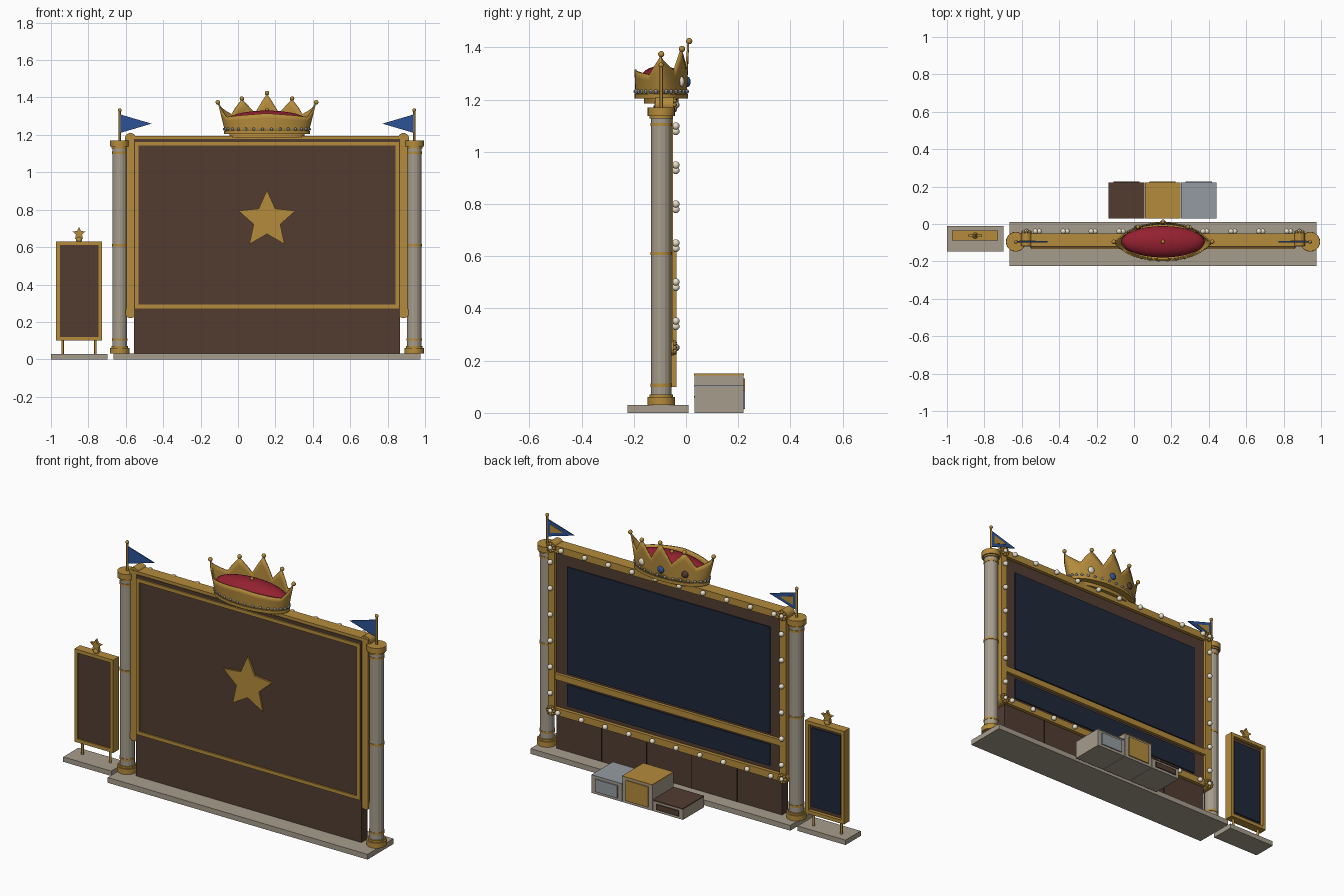
import bpy, bmesh, math
from mathutils import Matrix, Vector

if "Cube" in bpy.data.objects:
    bpy.data.objects.remove(bpy.data.objects["Cube"])

CX, CZ, W, H = 0.155, 0.715, 0.73, 0.465   # screen centre, bulb-line half sizes
CY = -0.095                                # column / crown depth


def mat(name, c):
    m = bpy.data.materials.new(name)
    m.diffuse_color = (*c, 1)
    m.use_nodes = True
    m.node_tree.nodes["Principled BSDF"].inputs["Base Color"].default_value = m.diffuse_color
    return m


GOLD = mat("gold", (0.46, 0.26, 0.045))
STONE = mat("stone", (0.38, 0.335, 0.265))
BROWN = mat("dark_brown", (0.085, 0.046, 0.031))
SEAM = mat("seam_brown", (0.03, 0.017, 0.012))
NAVY = mat("screen_navy", (0.014, 0.022, 0.042))
BLUE = mat("blue", (0.025, 0.085, 0.31))
RED = mat("cushion_red", (0.30, 0.015, 0.03))
SILVER = mat("silver", (0.30, 0.33, 0.36))
CREAM = mat("bulb_cream", (0.80, 0.74, 0.60))


def finish(name, bm, m, smooth=False):
    bmesh.ops.recalc_face_normals(bm, faces=bm.faces)
    me = bpy.data.meshes.new(name)
    bm.to_mesh(me)
    bm.free()
    me.materials.append(m)
    ob = bpy.data.objects.new(name, me)
    bpy.context.collection.objects.link(ob)
    if smooth:
        bpy.ops.object.select_all(action='DESELECT')
        ob.select_set(True)
        bpy.context.view_layer.objects.active = ob
        bpy.ops.object.shade_smooth_by_angle(angle=math.radians(40))
    return ob


def boxes(name, m, *dims):
    bm = bmesh.new()
    for x0, x1, y0, y1, z0, z1 in dims:
        bmesh.ops.create_cube(bm, size=1, matrix=Matrix.Translation(
            ((x0 + x1) / 2, (y0 + y1) / 2, (z0 + z1) / 2)) @
            Matrix.Diagonal((x1 - x0, y1 - y0, z1 - z0, 1)))
    return finish(name, bm, m)


def border(name, m, x0, x1, z0, z1, w, y0, y1):
    return boxes(name, m, (x0, x0 + w, y0, y1, z0, z1), (x1 - w, x1, y0, y1, z0, z1),
                 (x0 + w, x1 - w, y0, y1, z0, z0 + w), (x0 + w, x1 - w, y0, y1, z1 - w, z1))


def rings(name, m, x, y, parts, n=24, sy=1.0, smooth=True):
    """stacked upright cylinders: (radius, z0, z1)"""
    bm = bmesh.new()
    for r, z0, z1 in parts:
        bmesh.ops.create_cone(bm, cap_ends=True, segments=n, radius1=r, radius2=r, depth=z1 - z0,
                              matrix=Matrix.Translation((x, y, (z0 + z1) / 2)) @ Matrix.Diagonal((1, sy, 1, 1)))
    return finish(name, bm, m, smooth)


def balls(name, m, pts, r, scale=(1, 1, 1), u=12, v=8):
    bm = bmesh.new()
    for p in pts:
        bmesh.ops.create_uvsphere(bm, u_segments=u, v_segments=v, radius=r,
                                  matrix=Matrix.Translation(p) @ Matrix.Diagonal((*scale, 1)))
    return finish(name, bm, m, True)


def plate(name, m, pts, y0, y1):
    """flat outline in x,z extruded along y"""
    bm = bmesh.new()
    f = bm.faces.new([bm.verts.new((x, y0, z)) for x, z in pts])
    ext = bmesh.ops.extrude_face_region(bm, geom=[f])
    bmesh.ops.translate(bm, vec=(0, y1 - y0, 0),
                        verts=[e for e in ext["geom"] if isinstance(e, bmesh.types.BMVert)])
    return finish(name, bm, m)


def star(x, z, R, r):
    return [(x + (r if i % 2 else R) * math.sin(i * math.pi / 5),
             z + (r if i % 2 else R) * math.cos(i * math.pi / 5)) for i in range(10)]


# bases
boxes("main_base", STONE, (-0.665, 0.975, -0.225, 0.01, 0, 0.03))
boxes("sign_base", STONE, (-1, -0.697, -0.147, -0.01, 0, 0.028))

# columns with flags, mirrored about the screen centre
for side, s in (("left", -1), ("right", 1)):
    x = CX + s * 0.787
    rings(side + "_column", STONE, x, CY, [(0.039, 0.03, 1.15)], 16, smooth=False)
    rings(side + "_column_trim", GOLD, x, CY, [
        (0.053, 0.03, 0.06), (0.045, 0.06, 0.07), (0.041, 0.1, 0.112), (0.041, 0.604, 0.616),
        (0.041, 1.098, 1.11), (0.045, 1.128, 1.138), (0.052, 1.138, 1.17)])
    rings(side + "_flag_pole", GOLD, x, CY, [(0.006, 1.16, 1.33)], 10)
    balls(side + "_pole_ball", GOLD, [(x, CY, 1.332)], 0.01)
    plate(side + "_flag", BLUE, [(x, 1.21), (x, 1.31), (x - s * 0.17, 1.26)], CY - 0.003, CY + 0.003)
    plate(side + "_flag_emblem", GOLD, [(x - s * 0.02, 1.235), (x - s * 0.02, 1.285),
                                        (x - s * 0.105, 1.26)], CY + 0.003, CY + 0.006)

# board with skirt, front trim and star
boxes("board", BROWN, (CX - 0.712, CX + 0.712, -0.125, -0.07, 0.03, 1.178))
border("front_trim", GOLD, CX - 0.707, CX + 0.707, 0.272, 1.162, 0.02, -0.133, -0.12)
plate("front_star", GOLD, star(CX, 0.745, 0.16, 0.075), -0.135, -0.12)
boxes("skirt_seams", SEAM, *[(CX + k - 0.002, CX + k + 0.002, -0.075, -0.068, 0.03, 0.23)
                             for k in (-0.4275, -0.1425, 0.1425, 0.4275)])

# display side
border("screen_frame", GOLD, CX - W - 0.02, CX + W + 0.02, CZ - H - 0.02, CZ + H + 0.015, 0.04, -0.12, -0.05)
boxes("screens", NAVY, (CX - 0.64, CX + 0.64, -0.072, -0.063, 0.478, 1.085),
      (CX - 0.64, CX + 0.64, -0.072, -0.063, 0.293, 0.415))
boxes("screen_divider", GOLD, (CX - 0.71, CX + 0.71, -0.075, -0.053, 0.43, 0.465))

# marquee bulbs, evenly spaced around the frame
pts, per = [], 4 * (W + H)
for i in range(32):
    t = 0.068 + i * per / 32
    for dx, dz, L, ox, oz in ((1, 0, 2 * W, -W, -H), (0, 1, 2 * H, W, -H),
                              (-1, 0, 2 * W, W, H), (0, -1, 2 * H, -W, H)):
        if t < L:
            pts.append((CX + ox + dx * t, -0.039, CZ + oz + dz * t))
            break
        t -= L
balls("marquee_bulbs", CREAM, pts, 0.0145)

# corner bosses with rosettes
corners = [(CX + a * W, CZ + b * H) for a in (-1, 1) for b in (-1, 1)]
bm = bmesh.new()
for x, z in corners:
    bmesh.ops.create_cone(bm, cap_ends=True, segments=20, radius1=0.03, radius2=0.03, depth=0.07,
                          matrix=Matrix.Translation((x, -0.082, z)) @ Matrix.Rotation(math.pi / 2, 4, 'X'))
finish("corner_bosses", bm, GOLD, True)
balls("rosette_petals", GOLD, [(x + 0.02 * math.cos(k * math.pi / 4), -0.043, z + 0.02 * math.sin(k * math.pi / 4))
                               for x, z in corners for k in range(8)], 0.008, u=8, v=6)
balls("rosette_centres", CREAM, [(x, -0.04, z) for x, z in corners], 0.012)

# crown: wall flares outward, points only on the display side
KEYS = [(0, 1.37), (40, 1.31), (60, 1.39), (75, 1.315), (90, 1.42), (105, 1.315), (120, 1.39),
        (140, 1.31), (180, 1.37), (207, 1.295), (270, 1.315), (333, 1.295), (360, 1.37)]


def rim(d):
    for (a, za), (b, zb) in zip(KEYS, KEYS[1:]):
        if a <= d <= b:
            return za + (zb - za) * (d - a) / (b - a)


def crown_pt(d, z):
    f, t = (z - 1.21) / 0.18, math.radians(d)
    sn = math.sin(t)
    g = min(f, 1) if sn > 0 else 0
    y = sn * (0.098 + 0.008 * f) * ((1 - g) + g * abs(sn))
    return Vector((CX + (0.222 + 0.046 * f) * math.cos(t), CY + y, z))


bm = bmesh.new()
cols = []
for d in range(0, 360, 3):
    cols.append([bm.verts.new(crown_pt(d, 1.21 + (rim(d) - 1.21) * k / 4)) for k in range(5)])
for a, b in zip(cols, cols[1:] + cols[:1]):
    for k in range(4):
        bm.faces.new((a[k], b[k], b[k + 1], a[k + 1]))
wall = finish("crown_wall", bm, GOLD, True)
sol = wall.modifiers.new("thickness", 'SOLIDIFY')
sol.thickness = 0.007
rings("crown_plinth", GOLD, CX, CY, [(0.2, 1.185, 1.21)], 40, 0.33)
rings("crown_band", GOLD, CX, CY, [(0.229, 1.205, 1.222)], 48, 0.45)
balls("crown_point_balls", GOLD, [crown_pt(d, rim(d)) + Vector((0, 0, 0.004)) for d in (0, 60, 90, 120, 180)], 0.012)
balls("crown_beads", SILVER, [crown_pt(d, 1.231) for d in range(0, 360, 12)], 0.008, u=8, v=6)
balls("crown_cushion", RED, [(CX, CY, 1.27)], 0.06, (3.7, 1.4, 1.0), 32, 16)
balls("cushion_button", GOLD, [(CX, CY, 1.333)], 0.01)
for nm, m, d in (("cream", CREAM, 55), ("blue", BLUE, 90), ("brown", BROWN, 125)):
    balls(nm + "_crown_gem", m, [crown_pt(d, 1.268)], 0.02, (1, 0.6, 1), 16, 10)

# winners' podium
for nm, m, x0, h in (("third", BROWN, -0.135, 0.065), ("first", GOLD, 0.058, 0.15), ("second", SILVER, 0.251, 0.105)):
    x1 = x0 + 0.19
    boxes(nm + "_step", STONE, (x0, x1, 0.032, 0.22, 0, h - 0.006))
    boxes(nm + "_step_top", m, (x0, x1, 0.03, 0.223, h - 0.006, h))
    boxes(nm + "_step_plate", m, (x0 + 0.025, x1 - 0.025, 0.22, 0.226, 0.015, h - 0.018))

# side sign
border("sign_frame", GOLD, -0.972, -0.727, 0.1, 0.63, 0.02, -0.087, -0.036)
boxes("sign_panel", BROWN, (-0.955, -0.745, -0.08, -0.055, 0.115, 0.615))
boxes("sign_screen", NAVY, (-0.94, -0.76, -0.056, -0.048, 0.14, 0.59))
for nm, x in (("left", -0.938), ("right", -0.762)):
    rings("sign_leg_" + nm, GOLD, x, -0.062, [(0.007, 0.025, 0.105)], 10)
balls("sign_star_mount", GOLD, [(-0.85, -0.062, 0.638)], 0.016)
plate("sign_star", GOLD, star(-0.85, 0.672, 0.037, 0.017), -0.07, -0.054)
